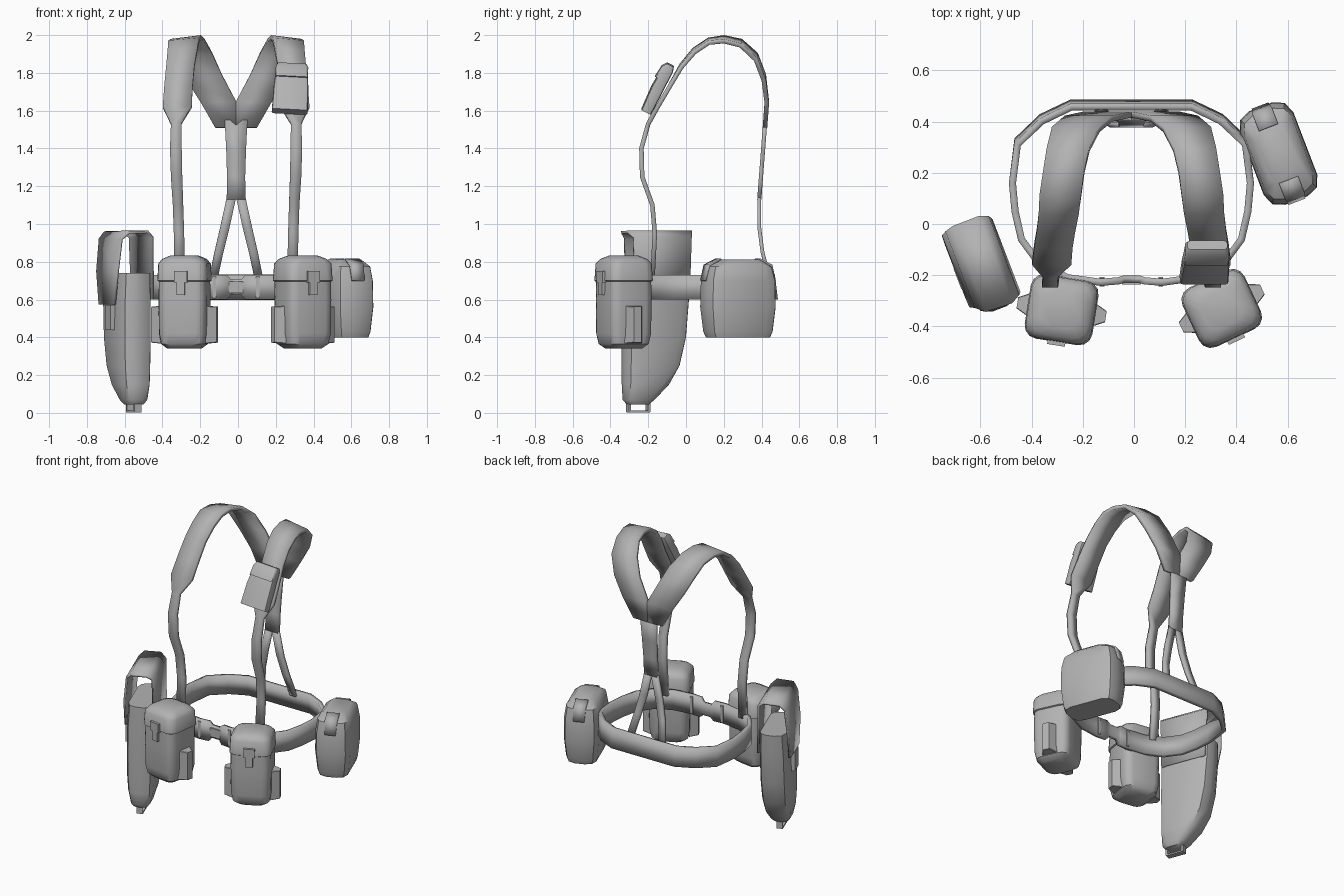
import bpy, bmesh, math
from mathutils import Vector, Matrix

if "Cube" in bpy.data.objects:
    bpy.data.objects.remove(bpy.data.objects["Cube"])

grey = bpy.data.materials.new("webbing_grey")
grey.diffuse_color = (0.45, 0.45, 0.45, 1)
grey.use_nodes = True
grey.node_tree.nodes["Principled BSDF"].inputs["Base Color"].default_value = grey.diffuse_color


def finish(name, bm, mat=Matrix(), thick=0, angle=40):
    bm.transform(mat)
    bmesh.ops.recalc_face_normals(bm, faces=bm.faces)
    me = bpy.data.meshes.new(name)
    bm.to_mesh(me)
    bm.free()
    me.materials.append(grey)
    ob = bpy.data.objects.new(name, me)
    bpy.context.collection.objects.link(ob)
    if thick:
        mod = ob.modifiers.new("thickness", "SOLIDIFY")
        mod.thickness, mod.offset = thick, 0
    bpy.ops.object.select_all(action='DESELECT')
    ob.select_set(True)
    bpy.context.view_layer.objects.active = ob
    bpy.ops.object.shade_smooth_by_angle(angle=math.radians(angle))
    return ob


def ribbon(name, rows, thick, mat=Matrix(), closed=False):
    """Band of cloth; each row holds its two edge points."""
    bm = bmesh.new()
    vs = [[bm.verts.new(p) for p in r] for r in rows]
    for a, b in zip(vs, vs[1:] + vs[:1] if closed else vs[1:]):
        bm.faces.new((a[0], a[1], b[1], b[0]))
    return finish(name, bm, mat, thick)


def loft(name, sections, mat=Matrix(), segs=3, angle=40):
    """Stack of rounded rectangles (z, x0, x1, y0, y1, radius), capped."""
    bm = bmesh.new()
    rings = []
    for z, x0, x1, y0, y1, r in sections:
        ring = []
        for k, (cx, cy) in enumerate(((x1-r, y1-r), (x0+r, y1-r), (x0+r, y0+r), (x1-r, y0+r))):
            for i in range(segs + 1):
                t = math.pi/2 * (k + i/segs)
                ring.append(bm.verts.new((cx + r*math.cos(t), cy + r*math.sin(t), z)))
        rings.append(ring)
    n = len(rings[0])
    for a, b in zip(rings, rings[1:]):
        for i in range(n):
            bm.faces.new((a[i], a[(i+1) % n], b[(i+1) % n], b[i]))
    bm.faces.new(rings[0])
    bm.faces.new(rings[-1])
    return finish(name, bm, mat, angle=angle)


def box(name, size, mat):
    bm = bmesh.new()
    bmesh.ops.create_cube(bm, size=1, matrix=Matrix.Diagonal((*size, 1)))
    return finish(name, bm, mat, angle=30)


def place(x, y, deg, z=0):
    return Matrix.Translation((x, y, z)) @ Matrix.Rotation(math.radians(deg), 4, 'Z')


CX = -0.01  # symmetry plane of the harness

# Waist belt, narrowing at the clasp
plan = [(0.03, -.215), (.05, -.222), (.12, -.228), (.25, -.21), (.36, -.155), (.43, -.06), (.455, .05),
        (.465, .16), (.445, .32), (.35, .41), (.235, .465)]
plan = plan + [(-x, y) for x, y in reversed(plan)]
rows = []
for x, y in plan:
    narrow = .025 if abs(x) < .04 else 0
    tilt = .008 if y > .3 else 0
    rows.append(((x + CX, y + tilt, .6 + narrow), (x + CX, y - tilt, .73 - narrow)))
ribbon("waist_belt", rows, .028, closed=True)
box("belt_clasp", (.075, .03, .06), place(CX, -.222, 0, .665))
for s in (-1, 1):
    box("clasp_slider", (.018, .036, .115), place(CX + s*.115, -.226, 0, .665))

# Shoulder straps: (outer x, outer z, inner x, inner z, y)
strap = [(.325, .70, .27, .70, -.178), (.33, .95, .275, .95, -.165), (.335, 1.1, .28, 1.1, -.178),
         (.345, 1.25, .285, 1.25, -.232), (.35, 1.4, .288, 1.4, -.236), (.345, 1.53, .29, 1.53, -.2),
         (.388, 1.62, .235, 1.62, -.15), (.38, 1.73, .23, 1.73, -.085), (.37, 1.83, .22, 1.84, -.025),
         (.362, 1.91, .205, 1.925, .045), (.358, 1.96, .195, 1.975, .12), (.345, 1.968, .185, 1.988, .2),
         (.33, 1.945, .165, 1.97, .29), (.31, 1.87, .125, 1.9, .37), (.26, 1.76, .075, 1.79, .412),
         (.185, 1.64, 0, 1.65, .428), (.11, 1.51, 0, 1.51, .418)]
for s, side in ((-1, "left"), (1, "right")):
    ribbon(side + "_shoulder_strap",
           [((CX + s*a, y, b), (CX + s*c, y, d)) for a, b, c, d, y in strap], .024)
    # lower back fork
    fork = [(.05, 0, 1.14, .388), (.085, .035, .98, .388), (.115, .068, .85, .405), (.145, .1, .7, .445)]
    ribbon(side + "_back_fork",
           [((CX + s*a, y, z), (CX + s*b, y, z)) for a, b, z, y in fork], .02)
ribbon("back_strap", [((CX - w, y, z), (CX + w, y, z)) for w, z, y in
                      ((.06, 1.55, .42), (.052, 1.38, .407), (.048, 1.25, .397), (.05, 1.13, .388))], .022)

# Front pouches with lid, clip and side pockets
for side, m in (("left", place(-.283, -.335, -9)), ("right", place(.343, -.33, 25))):
    def sec(z, h, r):
        return (z, -h, h, -h*.95, h*.95, r)
    loft(side + "_pouch_body", [sec(.34, .085, .04), sec(.365, .116, .05), (sec(.42, .126, .05)),
                                sec(.6, .128, .05), sec(.72, .126, .05)], m)
    loft(side + "_pouch_lid", [sec(.695, .126, .05), sec(.7, .134, .052), sec(.79, .13, .055),
                               sec(.815, .112, .06), sec(.832, .075, .05)], m)
    box(side + "_pouch_clip", (.07, .022, .06), m @ Matrix.Translation((.0, -.13, .72)))
    box(side + "_pouch_tab", (.045, .02, .07), m @ Matrix.Translation((.0, -.128, .66)))
    for s in (-1, 1):
        pm = m @ Matrix.Translation((s*.12, 0, .467)) @ Matrix.Rotation(s*math.pi/2, 4, 'Y')
        loft(side + "_side_pocket", [(0, -.1, .1, -.05, .05, .003), (.055, -.095, .095, -.022, .022, .003)],
             pm, 1, 30)

# Hip canteen pouch
m = place(.565, .275, 21)
loft("canteen_pouch", [(.4, -.092, .092, -.17, .17, .06), (.43, -.1, .1, -.182, .182, .062),
                       (.56, -.112, .112, -.196, .196, .065), (.7, -.11, .11, -.193, .193, .065),
                       (.775, -.1, .1, -.175, .175, .06), (.812, -.066, .066, -.115, .115, .045)], m, 2)
for s in (-1, 1):
    ribbon("canteen_strap", [((-.04, s*.11, .814), (.04, s*.11, .814)), ((-.04, s*.176, .782), (.04, s*.176, .782)),
                             ((-.035, s*.197, .7), (.035, s*.197, .7))], .009, m)

# Hip holster: body, folded flap, tab and tip ring
m = place(-.59, -.155, 21)
loft("holster_body", [(.045, -.045, .045, -.165, -.05, .03), (.07, -.062, .062, -.185, -.02, .04),
                      (.15, -.082, .08, -.188, .06, .055), (.25, -.09, .085, -.188, .12, .06),
                      (.4, -.092, .088, -.188, .155, .06), (.6, -.09, .088, -.186, .172, .06),
                      (.74, -.082, .086, -.182, .178, .06)], m, 2)
flap = [(-.106, .575, -.1, .12), (-.104, .75, -.14, .16), (-.086, .92, -.15, .17), (-.055, .955, -.18, .18),
        (.05, .958, -.185, .18), (.082, .93, -.165, .165), (.09, .6, -.155, .15)]
ribbon("holster_flap", [((u, a, z), (u, b, z)) for u, z, a, b in flap], .014, m)
box("holster_tab", (.03, .085, .13), m @ Matrix.Translation((-.1, -.02, .505)))
for v in (-.16, -.05):
    box("tip_ring_side", (.04, .012, .05), m @ Matrix.Translation((0, v, .03)))
box("tip_ring_bar", (.04, .12, .01), m @ Matrix.Translation((0, -.105, .007)))

# Chest pouch leaning against the right strap
m = (Matrix.Translation((.28, -.15, 1.715)) @ Matrix.Rotation(math.radians(3), 4, 'Y')
     @ Matrix.Rotation(math.radians(-27), 4, 'X'))
loft("chest_pouch", [(-.135, -.095, .095, -.028, .028, .012), (0, -.092, .092, -.036, .03, .014),
                     (.1, -.085, .085, -.03, .028, .014)], m, 2)
loft("chest_pouch_lid", [(.055, -.088, .088, -.043, .03, .014), (.12, -.086, .086, -.036, .03, .014),
                         (.145, -.078, .078, -.018, .022, .012)], m, 2)
